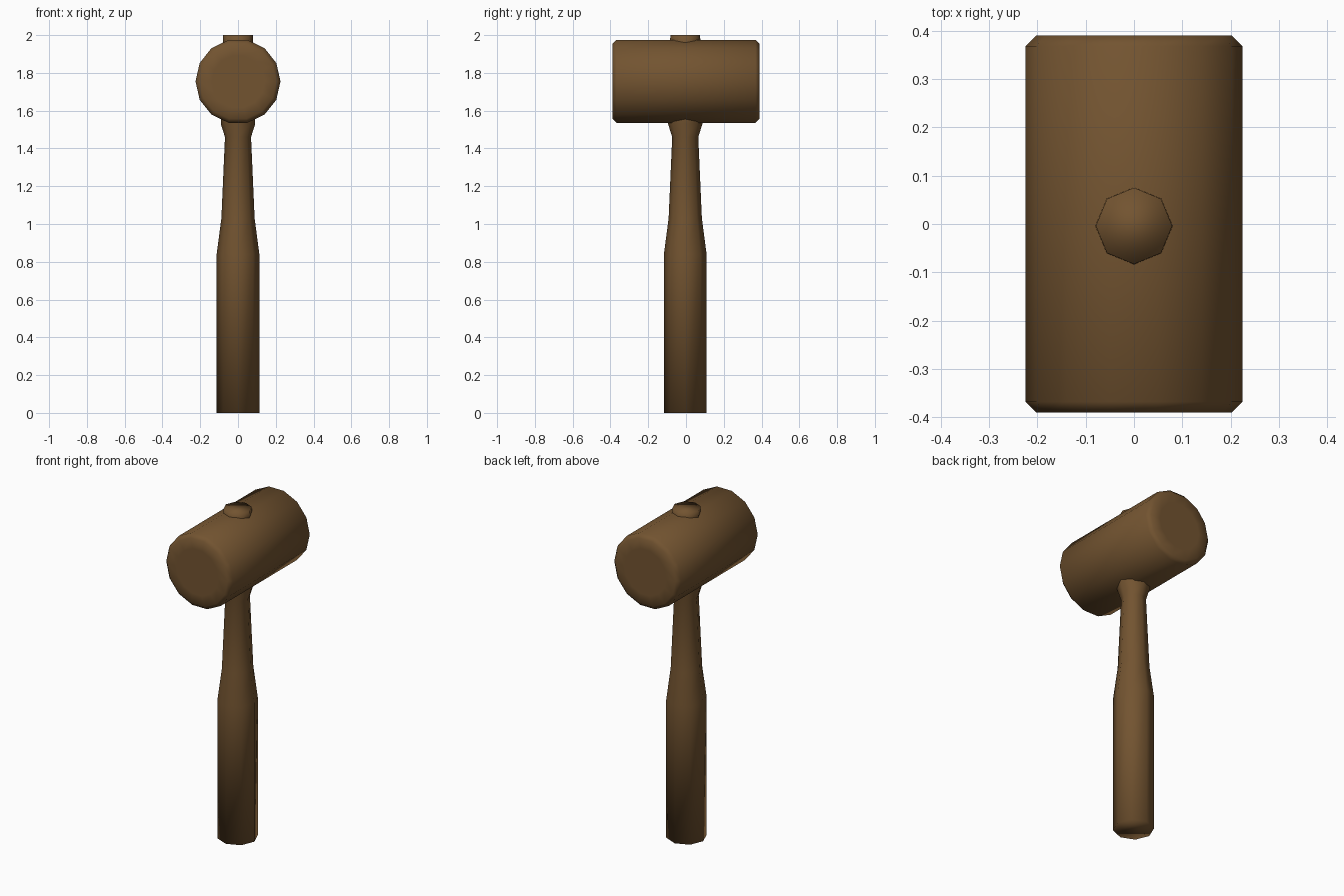
import bpy, math
from mathutils import Matrix

if "Cube" in bpy.data.objects:
    bpy.data.objects.remove(bpy.data.objects["Cube"])

wood = bpy.data.materials.new("brown wood")
wood.diffuse_color = (0.17, 0.088, 0.030, 1)
wood.use_nodes = True
wood.node_tree.nodes["Principled BSDF"].inputs["Base Color"].default_value = wood.diffuse_color


def lathe(name, profile, sides, matrix):
    """Spin (radius, height) pairs round z, cap the ends, then place."""
    verts, faces = [], []
    for r, h in profile:
        for i in range(sides):
            a = 2 * math.pi * i / sides
            verts.append(matrix @ Matrix.Translation((r * math.cos(a), r * math.sin(a), h)).translation)
    for k in range(len(profile) - 1):
        for i in range(sides):
            j = (i + 1) % sides
            faces.append((k * sides + i, k * sides + j, (k + 1) * sides + j, (k + 1) * sides + i))
    last = (len(profile) - 1) * sides
    faces.append(tuple(reversed(range(sides))))
    faces.append(tuple(range(last, last + sides)))
    mesh = bpy.data.meshes.new(name)
    mesh.from_pydata(verts, [], faces)
    mesh.materials.append(wood)
    mesh.shade_smooth()
    ob = bpy.data.objects.new(name, mesh)
    bpy.context.collection.objects.link(ob)
    return ob


# Octagonal handle, running up through the head
lathe("handle", [(0.113, 0), (0.113, 0.84), (0.088, 1.03), (0.069, 1.46),
                 (0.091, 1.53), (0.091, 1.60), (0.08, 1.96), (0.079, 2.0)],
      8, Matrix.Translation((0, -0.004, 0)))

# Barrel head lying along y, with chamfered rims and an inset ring on each end
lathe("head", [(0.14, -0.39), (0.203, -0.39), (0.225, -0.368),
               (0.225, 0.368), (0.203, 0.39), (0.14, 0.39)],
      14, Matrix.Translation((0, 0, 1.755)) @ Matrix.Rotation(-math.pi / 2, 4, 'X'))
